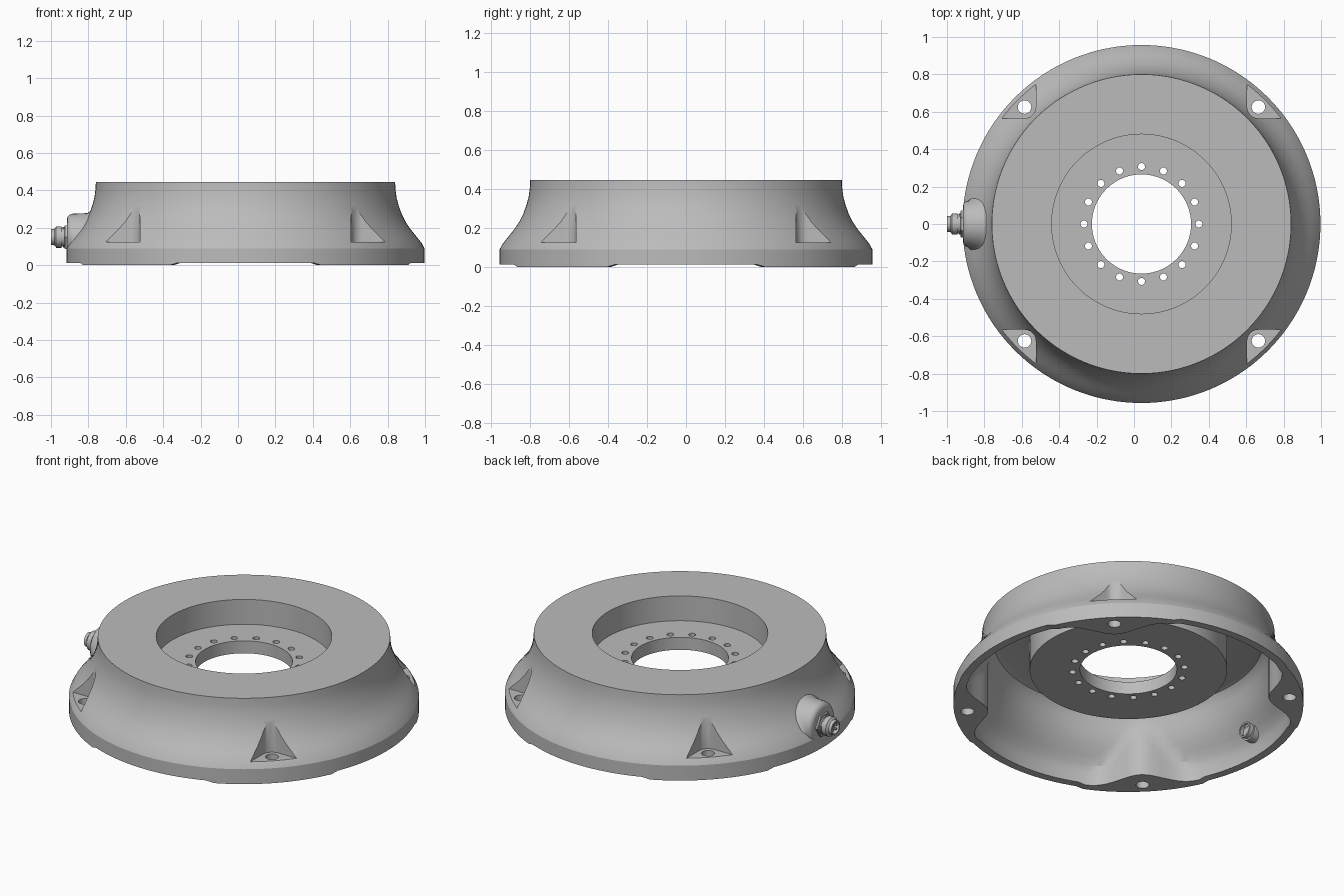
import bpy, bmesh
from math import sin, cos, pi, radians, sqrt
from mathutils import Matrix, Vector

if "Cube" in bpy.data.objects:
    bpy.data.objects.remove(bpy.data.objects["Cube"], do_unlink=True)

CX = 0.04          # centre of the round base
SEG = 144


def material(name, rgb):
    m = bpy.data.materials.new(name)
    m.use_nodes = True
    m.diffuse_color = (*rgb, 1)
    m.node_tree.nodes["Principled BSDF"].inputs["Base Color"].default_value = (*rgb, 1)
    return m


GREY = material("machined grey", (0.5, 0.5, 0.5))


def finish(bm, name):
    bmesh.ops.recalc_face_normals(bm, faces=bm.faces)
    me = bpy.data.meshes.new(name)
    bm.to_mesh(me)
    bm.free()
    ob = bpy.data.objects.new(name, me)
    bpy.context.collection.objects.link(ob)
    me.materials.append(GREY)
    return ob


def select(ob):
    bpy.ops.object.select_all(action='DESELECT')
    ob.select_set(True)
    bpy.context.view_layer.objects.active = ob


def smooth(ob, angle=28):
    select(ob)
    bpy.ops.object.shade_smooth_by_angle(angle=radians(angle))


def skin(bm, rings, closed=False):
    """Bridge successive rings of points; closed joins last to first."""
    vs = [[bm.verts.new(p) for p in r] for r in rings]
    n = len(vs[0])
    for i in range(len(vs) if closed else len(vs) - 1):
        a, b = vs[i], vs[(i + 1) % len(vs)]
        for j in range(n):
            k = (j + 1) % n
            bm.faces.new((a[j], a[k], b[k], b[j]))
    return vs


# Flared outer wall as (radius, height), bottom to top
WALL = [(0.957, 0.09), (0.942, 0.118), (0.91, 0.158), (0.882, 0.193), (0.856, 0.232),
        (0.836, 0.272), (0.82, 0.315), (0.808, 0.36), (0.802, 0.405), (0.80, 0.445)]


def wall_radius(z):
    if z <= WALL[0][1]:
        return WALL[0][0]
    for (r0, z0), (r1, z1) in zip(WALL, WALL[1:]):
        if z <= z1:
            return r0 + (r1 - r0) * (z - z0) / (z1 - z0)
    return WALL[-1][0]


# Housing shell: closed section swept round, with four swollen bolt columns inside
HUB = [(0.54, 0.40), (0.54, 0.22), (0.265, 0.22), (0.265, 0.295), (0.48, 0.295), (0.48, 0.445)]
INNER = [(wall_radius(z) - 0.047, z) for z in (0.012, 0.08, 0.12, 0.16, 0.2, 0.24, 0.29, 0.34)]
INNER += [(0.75, 0.375), (0.735, 0.393), (0.71, 0.40)]


def section(angle):
    off = abs((angle % (pi / 2)) - pi / 4)
    swell = 0.5 + 0.5 * cos(pi * off / radians(19)) if off < radians(19) else 0
    column = 0.91 - 0.14 * swell
    foot = 0.0 if off < radians(22) else 0.012
    pts = [(0.957, foot)] + WALL + HUB[::-1]
    pts += [(min(r, column), z) for r, z in INNER[::-1]]
    pts[-1] = (pts[-1][0], foot)
    return pts


bm = bmesh.new()
angles = [2 * pi * i / SEG for i in range(SEG)]
skin(bm, [[(CX + r * cos(a), r * sin(a), z) for r, z in section(a)] for a in angles], closed=True)
shell = finish(bm, "housing_shell")

# Cutter: four corner pockets with a rounded inner corner
bm = bmesh.new()
corner = [(1.1, 0.565)]
corner += [(0.625 + 0.06 * cos(t), 0.625 + 0.06 * sin(t))
           for t in (radians(270 - 15 * i) for i in range(7))]
corner += [(0.565, 1.1), (1.1, 1.1)]
for k in range(4):
    rot = Matrix.Rotation(k * pi / 2, 2)
    flat = [rot @ Vector(p) for p in corner]
    lo, hi = skin(bm, [[(CX + p.x, p.y, z) for p in flat] for z in (0.125, 0.6)])
    bm.faces.new(lo)
    bm.faces.new(hi)
pockets = finish(bm, "pocket_cutter")

# Cutter: bolt holes through the columns and the hub circle
bm = bmesh.new()


def drill(x, y, r, n):
    bmesh.ops.create_cone(bm, cap_ends=True, segments=n, radius1=r, radius2=r, depth=1.2,
                          matrix=Matrix.Translation((CX + x, y, 0.2)))


for sx in (-1, 1):
    for sy in (-1, 1):
        drill(0.625 * sx, 0.625 * sy, 0.036, 24)
for i in range(16):
    a = i * pi / 8
    drill(0.307 * cos(a), 0.307 * sin(a), 0.019, 14)
holes = finish(bm, "hole_cutter")

for cutter in (pockets, holes):
    mod = shell.modifiers.new("cut", 'BOOLEAN')
    mod.operation = 'DIFFERENCE'
    mod.solver = 'EXACT'
    mod.object = cutter
    select(shell)
    bpy.ops.object.modifier_apply(modifier=mod.name)
    bpy.data.objects.remove(cutter, do_unlink=True)
smooth(shell)

# Connector housing: rounded lump that flares into the wall
ZC = 0.15


def ring(x, r, n=32):
    return [(x, r * cos(2 * pi * i / n), ZC + r * sin(2 * pi * i / n)) for i in range(n)]


def on_wall(p, sink):
    x, y, z = p
    z = max(z, 0.02)
    return (CX - sqrt((wall_radius(z) - sink) ** 2 - y * y), y, z)


bm = bmesh.new()
rings = [ring(-0.915, 0.095), ring(-0.911, 0.11), ring(-0.9, 0.12), ring(-0.885, 0.125)]
base = [on_wall(p, 0.015) for p in ring(0, 0.15)]
mid = [on_wall(p, -0.012) for p in ring(0, 0.128)]
rings += [[(max(-0.885, m[0]), m[1], m[2]) for m in mid], base]
vs = skin(bm, rings)
bm.faces.new(vs[0])
smooth(finish(bm, "connector_housing"), 50)


# Round plug turned about the x axis, with a recessed end
def turned(name, profile, n=24):
    bm = bmesh.new()
    vs = skin(bm, [ring(x, r, n) for x, r in profile])
    bm.faces.new(vs[0])
    bm.faces.new(vs[-1])
    smooth(finish(bm, name), 35)


turned("connector_flange", [(-0.91, 0.072), (-0.925, 0.072), (-0.928, 0.068)], 6)
turned("connector_body", [(-0.91, 0.055), (-0.935, 0.055), (-0.935, 0.05), (-0.945, 0.05),
                          (-0.945, 0.057), (-0.972, 0.057), (-0.976, 0.05), (-0.982, 0.044),
                          (-1.0, 0.042), (-1.0, 0.034), (-0.97, 0.034)])
turned("connector_back", [(-0.87, 0.055), (-0.815, 0.055), (-0.815, 0.045), (-0.79, 0.045),
                          (-0.79, 0.036), (-0.81, 0.036)])

# Contact pins in the plug end
bm = bmesh.new()
for i in range(4):
    a = pi / 4 + i * pi / 2
    bmesh.ops.create_cone(bm, cap_ends=True, segments=8, radius1=0.006, radius2=0.006, depth=0.03,
                          matrix=Matrix.Translation((-0.98, 0.018 * cos(a), ZC + 0.018 * sin(a)))
                          @ Matrix.Rotation(pi / 2, 4, 'Y'))
smooth(finish(bm, "connector_pins"), 40)
